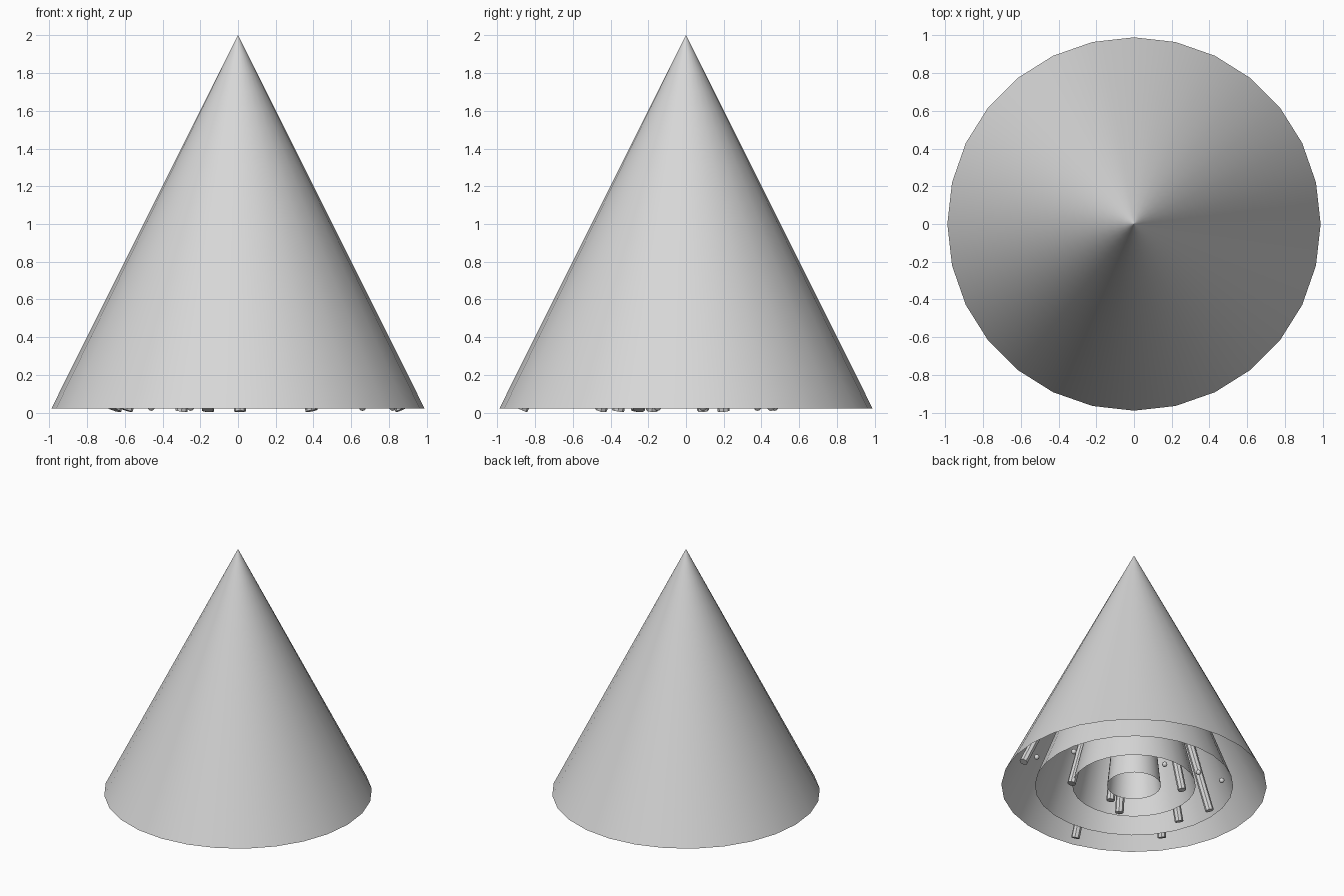
import bpy, bmesh, math
from mathutils import Vector

cube = bpy.data.objects.get("Cube")
if cube:
    bpy.data.objects.remove(cube, do_unlink=True)

SIDES = 28
BASE = 0.022      # height of the open rims
TIP = 2.0         # height of the shared tip

grey = bpy.data.materials.new("light_grey")
grey.use_nodes = True
COLOUR = (0.68, 0.68, 0.68, 1)
grey.diffuse_color = COLOUR
grey.node_tree.nodes["Principled BSDF"].inputs["Base Color"].default_value = COLOUR


def finish(name, bm, angle=40):
    mesh = bpy.data.meshes.new(name)
    bm.to_mesh(mesh)
    bm.free()
    mesh.materials.append(grey)
    obj = bpy.data.objects.new(name, mesh)
    bpy.context.collection.objects.link(obj)
    bpy.ops.object.select_all(action='DESELECT')
    obj.select_set(True)
    bpy.context.view_layer.objects.active = obj
    bpy.ops.object.shade_smooth_by_angle(angle=math.radians(angle))


def open_cone(name, radius, top, rows=20):
    """Cone wall without a floor, from the rim to its tip."""
    bm = bmesh.new()
    rings = []
    for k in range(rows + 1):
        t = k / rows
        r = radius * (1 - t) + 0.001 * t
        z = BASE + (top - BASE) * t
        rings.append([bm.verts.new((r * math.cos(a), r * math.sin(a), z))
                      for a in (math.tau * i / SIDES for i in range(SIDES))])
    for low, high in zip(rings, rings[1:]):
        for i in range(SIDES):
            j = (i + 1) % SIDES
            bm.faces.new((low[i], low[j], high[j], high[i]))
    finish(name, bm)


def rod(name, x, y, top, radius=0.032):
    """Closed eight-sided rod standing on the ground and aimed at the tip."""
    axis = Vector((-x, -y, TIP)) / TIP
    length = axis.length * top
    turn = Vector((0, 0, 1)).rotation_difference(axis)
    bm = bmesh.new()
    bmesh.ops.create_cone(bm, cap_ends=True, segments=8, radius1=radius,
                          radius2=radius, depth=length)
    for v in bm.verts:
        v.co = turn @ (v.co + Vector((0, 0, length / 2))) + Vector((x, y, 0))
    lowest = min(v.co.z for v in bm.verts)
    bmesh.ops.translate(bm, verts=bm.verts, vec=(0, 0, 0.003 - lowest))
    finish(name, bm, 30)


# Outer cone and the narrower cones nested inside it
open_cone("outer_cone", 0.989, TIP)
for label, r in (("large", 0.74), ("middle", 0.46), ("small", 0.2)):
    open_cone(label + "_inner_cone", r, TIP - 0.01)

# Rods in the gaps between the cones
for i, (x, y) in enumerate((
        (0.865, -0.25), (-0.16, -0.87), (-0.65, -0.45),
        (0.39, -0.26), (0.01, -0.26), (-0.16, -0.36),
        (-0.59, -0.18), (-0.3, 0.2), (-0.66, 0.09))):
    rod(f"rod_{i + 1}", x, y, 0.7)

# Small beads in the gaps
for i, (x, y) in enumerate(((0.82, -0.15), (0.02, 0.38), (-0.46, 0.47),
                            (0.66, 0.09), (-0.25, 0.45))):
    bm = bmesh.new()
    bmesh.ops.create_uvsphere(bm, u_segments=10, v_segments=6, radius=0.02)
    bmesh.ops.translate(bm, verts=bm.verts, vec=(x, y, 0.03))
    finish(f"bead_{i + 1}", bm)
